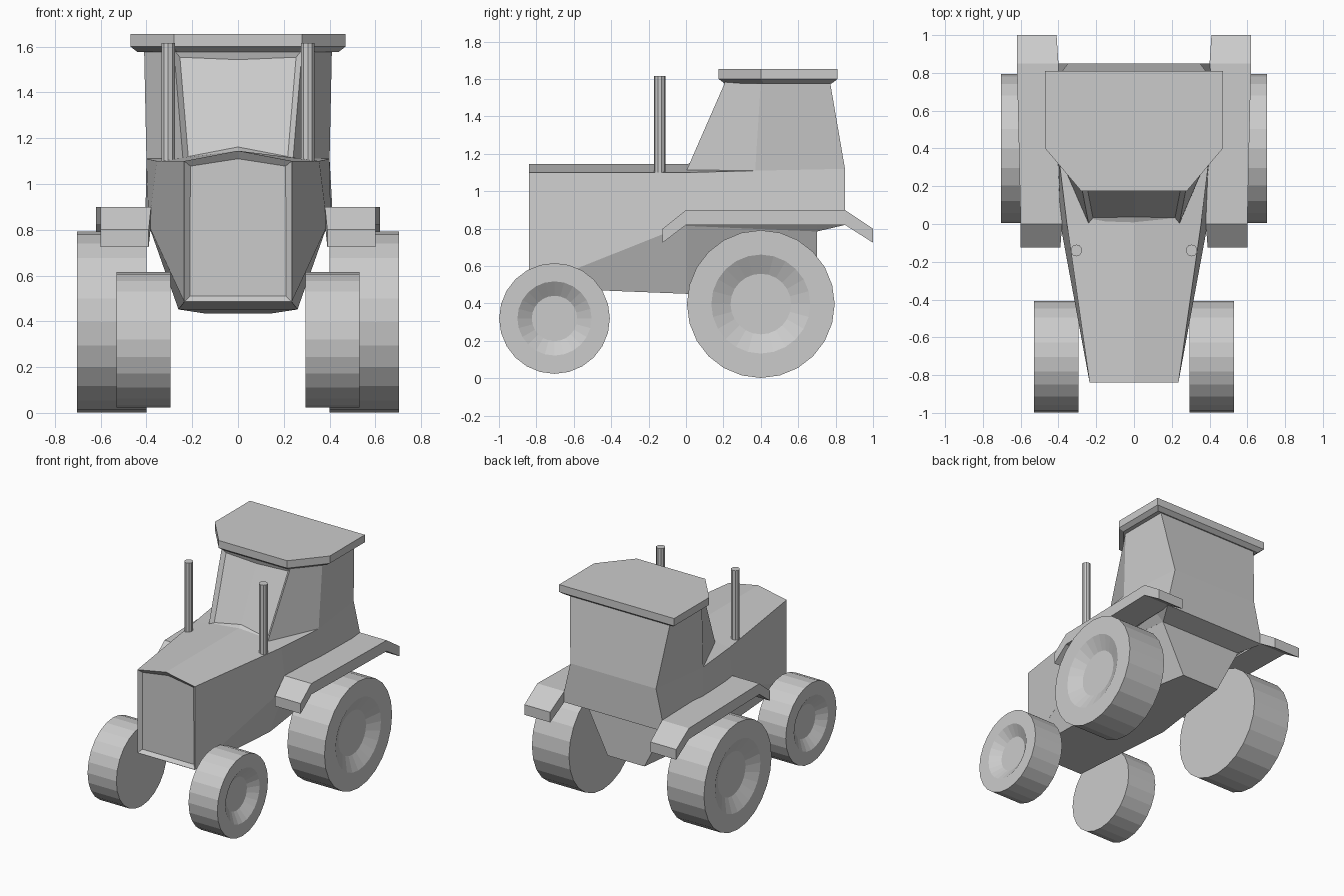
import bpy, bmesh, math
from mathutils import Vector

if "Cube" in bpy.data.objects:
    bpy.data.objects.remove(bpy.data.objects["Cube"])


def finish(bm, name):
    bmesh.ops.recalc_face_normals(bm, faces=bm.faces)
    me = bpy.data.meshes.new(name)
    bm.to_mesh(me)
    bm.free()
    ob = bpy.data.objects.new(name, me)
    bpy.context.collection.objects.link(ob)
    return ob


def loft(name, rings, panel=None):
    """Skin closed rings, cap both ends; panel = (direction, width, depth) recesses one face."""
    bm = bmesh.new()
    loops = [[bm.verts.new(p) for p in r] for r in rings]
    for a, b in zip(loops, loops[1:]):
        n = len(a)
        for i in range(n):
            j = (i + 1) % n
            bm.faces.new((a[i], a[j], b[j], b[i]))
    bm.faces.new(loops[0])
    bm.faces.new(loops[-1])
    if panel:
        direction, width, depth = panel
        bmesh.ops.recalc_face_normals(bm, faces=bm.faces)
        bm.normal_update()
        face = max(bm.faces, key=lambda f: f.normal.dot(Vector(direction)))
        bmesh.ops.inset_region(bm, faces=[face], thickness=width, depth=-depth)
    return finish(bm, name)


def mirrored(half):
    """Close a right-hand half outline over to the left; points on x = 0 stay single."""
    return half + [(-x, y, z) for x, y, z in reversed(half) if x > 0]


def section(y, half):
    return mirrored([(x, y, z) for x, z in half])


# Hood and cab waist: crown, shoulder and hip at each station, recessed grille in front
loft("hood_body", [
    section(-0.84, [(0, 1.145), (0.235, 1.10), (0.235, 0.485)]),
    section(0.0, [(0, 1.145), (0.355, 1.10), (0.39, 0.82)]),
    section(0.37, [(0, 1.145), (0.40, 1.11), (0.405, 0.82)]),
    section(0.85, [(0, 1.12), (0.35, 1.12), (0.415, 0.84)]),
], panel=((0, -1, 0), 0.035, 0.025))

# Belly tapering down between the wheels
loft("belly", [
    section(-0.84, [(0.235, 0.487), (0.235, 0.485)]),
    section(0.0, [(0.39, 0.82), (0.26, 0.452)]),
    section(0.70, [(0.33, 0.785), (0.15, 0.435)]),
])

# Under-cab floor between belly and fenders
loft("cab_floor", [
    section(0.0, [(0.39, 0.84), (0.39, 0.815)]),
    section(0.70, [(0.40, 0.84), (0.33, 0.785)]),
    section(0.85, [(0.415, 0.84), (0.415, 0.82)]),
])

# Cab with recessed windscreen
loft("cab", [
    mirrored([(0, 0.0, 1.14), (0.24, 0.0, 1.105), (0.40, 0.37, 1.11), (0.35, 0.85, 1.12)]),
    mirrored([(0, 0.21, 1.585), (0.28, 0.21, 1.585), (0.41, 0.40, 1.585), (0.41, 0.77, 1.585)]),
])
cab = bpy.data.objects["cab"]
bm = bmesh.new()
bm.from_mesh(cab.data)
screen = [f for f in bm.faces if f.normal.y < -0.85 and abs(f.normal.x) < 0.3]
bmesh.ops.inset_region(bm, faces=screen, thickness=0.035, depth=-0.025)
bm.to_mesh(cab.data)
bm.free()

# Roof slab with chamfered lower edge
def roof_ring(z, d):
    return mirrored([(0.28 - d / 2, 0.175 + d, z), (0.47 - d, 0.40 + d / 2, z), (0.47 - d, 0.81 - d, z)])

loft("roof", [roof_ring(1.577, 0.03), roof_ring(1.60, 0), roof_ring(1.655, 0)])


def wheel(name, s, y, z, r, x_in, x_out):
    """24-sided tyre, flat inside and dished outside."""
    profile = [(x_in, r), (x_out, r), (x_out, r * 0.67), (x_out - 0.05, r * 0.41)]
    loft(name, [[(s * x, y + q * math.sin(i * math.tau / 24), z + q * math.cos(i * math.tau / 24))
                 for i in range(24)] for x, q in profile])


# Paired parts
for s, side in ((1, "right"), (-1, "left")):
    wheel(f"rear_wheel_{side}", s, 0.40, 0.397, 0.395, 0.40, 0.703)
    wheel(f"front_wheel_{side}", s, -0.703, 0.32, 0.296, 0.295, 0.53)

    # Fender: flat over the wheel, drooping at both ends
    loft(f"fender_{side}", [
        [(s * a, y, lo), (s * b, y, lo), (s * b, y, hi), (s * a, y, hi)]
        for y, a, b, lo, hi in ((-0.125, 0.39, 0.60, 0.725, 0.80), (0.0, 0.38, 0.60, 0.82, 0.90),
                                (0.85, 0.40, 0.62, 0.82, 0.90), (1.0, 0.41, 0.62, 0.725, 0.80))])

    # Exhaust stack
    bpy.ops.mesh.primitive_cylinder_add(vertices=10, radius=0.031, depth=0.54,
                                        location=(s * 0.305, -0.14, 1.345))
    bpy.context.object.name = f"exhaust_{side}"
